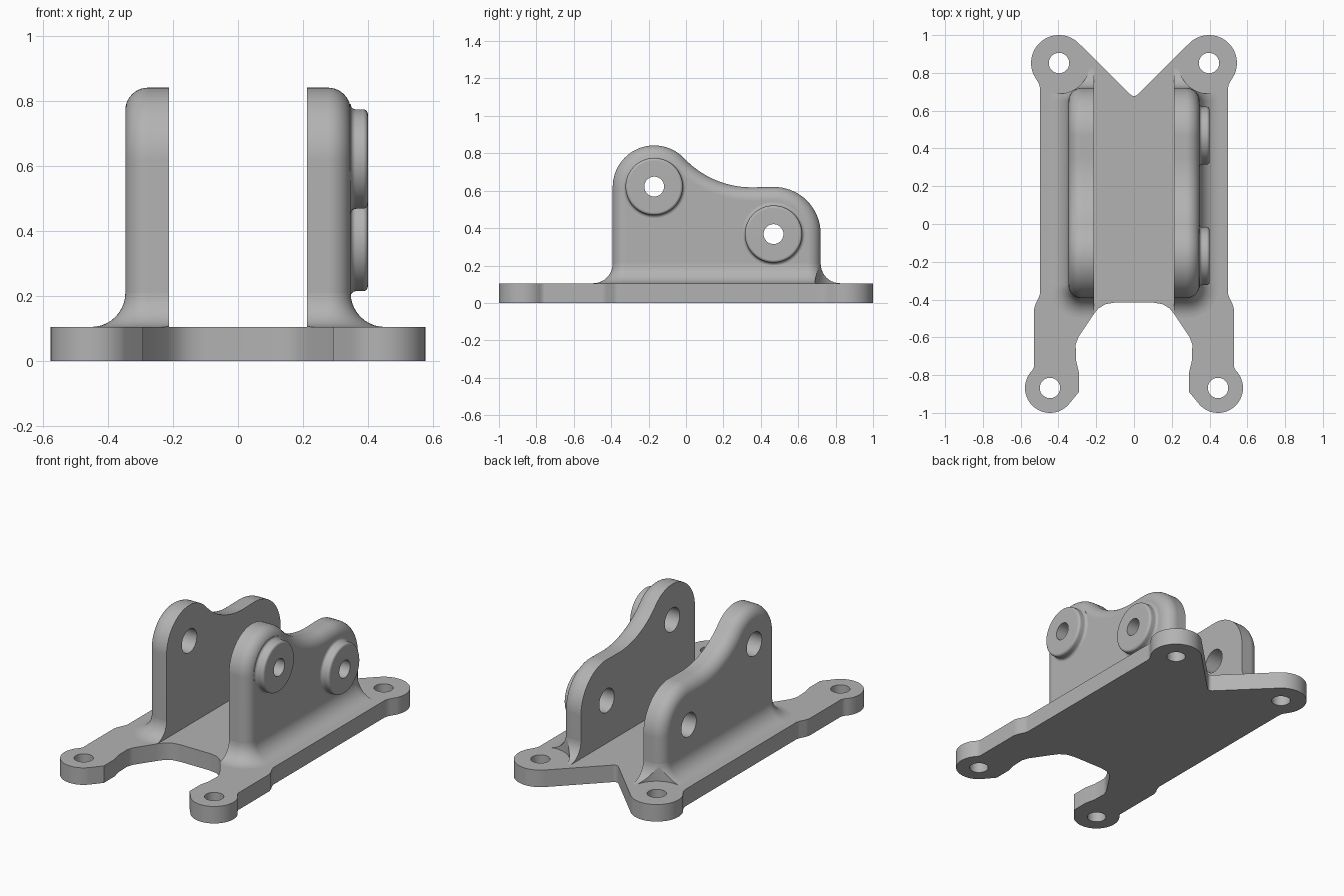
import bpy, bmesh
from math import sin, cos, radians, sqrt, pi

if "Cube" in bpy.data.objects:
    bpy.data.objects.remove(bpy.data.objects["Cube"])

grey = bpy.data.materials.new("cast_grey")
grey.use_nodes = True
grey.diffuse_color = (0.45, 0.45, 0.45, 1)
grey.node_tree.nodes["Principled BSDF"].inputs["Base Color"].default_value = (0.45, 0.45, 0.45, 1)

PLATE = 0.105                 # plate thickness
INNER, OUTER = 0.213, 0.347   # lug faces
FRONT, BACK = -0.392, 0.72    # lug ends
ROUND, FILLET = 0.07, 0.105
SKIRT_TOP = PLATE + FILLET
PINS = [(-0.17, 0.622), (0.468, 0.368)]     # pin holes, y and z
BACK_EAR, FRONT_EAR = (0.397, 0.852), (0.445, -0.868)


def arc(cx, cy, r, a, b, n=16):
    angles = [radians(a + (b - a) * i / n) for i in range(n + 1)]
    return [(cx + r * cos(t), cy + r * sin(t)) for t in angles]


def loft(name, rings, closed=False):
    """Skin equal-length rings, capping the ends or closing the loop."""
    bm = bmesh.new()
    rows = [[bm.verts.new(p) for p in ring] for ring in rings]
    pairs = list(zip(rows, rows[1:]))
    if closed:
        pairs.append((rows[-1], rows[0]))
    else:
        bm.faces.new(rows[0])
        bm.faces.new(rows[-1])
    for a, b in pairs:
        for i in range(len(a)):
            j = (i + 1) % len(a)
            bm.faces.new((a[i], a[j], b[j], b[i]))
    bmesh.ops.recalc_face_normals(bm, faces=bm.faces)
    mesh = bpy.data.meshes.new(name)
    bm.to_mesh(mesh)
    bm.free()
    mesh.materials.append(grey)
    ob = bpy.data.objects.new(name, mesh)
    bpy.context.collection.objects.link(ob)
    return ob


def prism(name, outline, z0, z1):
    return loft(name, [[(x, y, z) for x, y in outline] for z in (z0, z1)])


def post(x, y, r, z0, z1):
    return prism("cutter", arc(x, y, r, 0, 352.5, 47), z0, z1)


def pin(y, z, r, x0, x1):
    circle = arc(y, z, r, 0, 352.5, 47)
    return loft("cutter", [[(x, a, b) for a, b in circle] for x in (x0, x1)])


def activate(ob):
    bpy.ops.object.select_all(action='DESELECT')
    ob.select_set(True)
    bpy.context.view_layer.objects.active = ob


def cut(ob, cutters, operation='DIFFERENCE'):
    activate(ob)
    for c in cutters:
        mod = ob.modifiers.new("cut", 'BOOLEAN')
        mod.operation, mod.solver, mod.object = operation, 'EXACT', c
        bpy.ops.object.modifier_apply(modifier=mod.name)
        bpy.data.objects.remove(c)


def smooth(ob):
    activate(ob)
    bpy.ops.object.shade_smooth_by_angle(angle=radians(32))
    mod = ob.modifiers.new("normals", 'WEIGHTED_NORMAL')
    mod.keep_sharp = True


# Base plate outline, right half from the back notch round to the front notch
half = [(0.006, 0.678), (0.018, 0.685)]
half += arc(*BACK_EAR, 0.148, 135, -25, 28)
half += [(0.512, 0.758), (0.501, 0.738), (0.497, 0.715), (0.497, -0.365),
         (0.503, -0.387), (0.522, -0.425), (0.529, -0.45), (0.529, -0.755)]
half += arc(*FRONT_EAR, 0.132, 45, -137, 28)
half += [(0.292, -0.89), (0.292, -0.785), (0.306, -0.725), (0.309, -0.64),
         (0.295, -0.6), (0.218, -0.485), (0.19, -0.448), (0.15, -0.424), (0.1, -0.416)]
outline = half + [(-x, y) for x, y in reversed(half)]

plate = prism("base_plate", outline, 0, PLATE)
cut(plate, [post(s * x, y, 0.054, -0.1, 0.3)
            for s in (1, -1) for x, y in (BACK_EAR, FRONT_EAR)])
smooth(plate)


def lug_profile(d):
    """Side outline of a lug, inset by d everywhere but the bottom."""
    return ([(FRONT + d, SKIRT_TOP)]
            + arc(-0.17, 0.62, 0.222 - d, 180, 43.4, 28)
            + arc(0.35, 1.112, 0.494 + d, 223.4, 270, 14)
            + arc(0.47, 0.37, 0.25 - d, 90, 0, 18)
            + [(BACK - d, SKIRT_TOP)])


def skirt_section(o):
    """Plan outline of the lug foot, grown outwards by o."""
    r, cx = ROUND + o, OUTER - ROUND
    return ([(INNER, FRONT - o)]
            + arc(cx, FRONT + ROUND, r, -90, 0, 10)
            + arc(cx, BACK - ROUND, r, 0, 90, 10)
            + [(INNER, BACK + o)])


for side, s in (("left", 1), ("right", -1)):
    # Upright lug with a rounded outer edge
    rings = [(INNER, 0)]
    for i in range(11):
        t = pi / 2 * i / 10
        rings.append((OUTER - ROUND + ROUND * sin(t), ROUND * (1 - cos(t))))
    lug = loft(side + "_lug", [[(s * x, y, z) for y, z in lug_profile(d)] for x, d in rings])
    cut(lug, [pin(y, z, 0.073, -0.6, 0.6) for y, z in PINS])
    smooth(lug)

    # Concave fillet between lug and plate, trimmed to the plate and spot-faced
    rings = []
    for i in range(11):
        t = pi / 2 * i / 10
        rings.append((SKIRT_TOP - FILLET * sin(t), FILLET * (1 - cos(t)) * 0.999))
    skirt = loft(side + "_lug_fillet",
                 [[(s * x, y, z) for x, y in skirt_section(o)] for z, o in rings])
    cut(skirt, [prism("cutter", outline, -0.2, 0.6)], 'INTERSECT')
    cut(skirt, [post(s * BACK_EAR[0], BACK_EAR[1], 0.162, 0, 0.5)])
    smooth(skirt)

# Round bosses on the outside of the left lug
section = [(0.325, 0.053), (0.325, 0.168)]
section += [(x, r) for x, r in arc(0.363, 0.169, 0.016, 180, 270, 5)]
section += [(x, r) for x, r in arc(0.385, 0.138, 0.015, 90, 0, 5)]
section += [(0.4, 0.053)]
for label, (y, z) in zip(("front", "back"), PINS):
    rings = [[(x, y + r * cos(k * pi / 32), z + r * sin(k * pi / 32)) for x, r in section]
             for k in range(64)]
    smooth(loft(label + "_boss", rings, closed=True))
